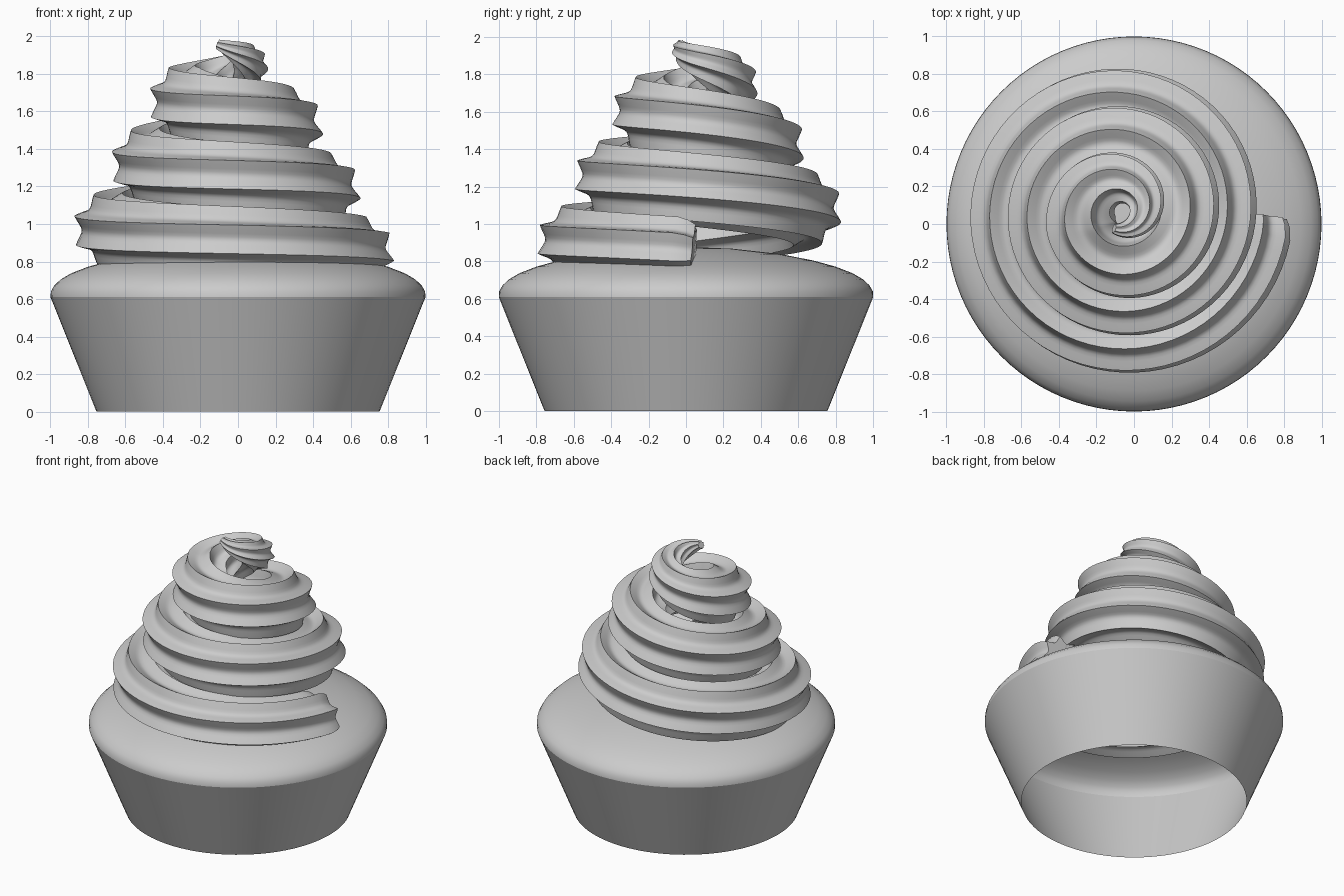
import bpy, bmesh
from math import sin, cos, pi, radians
from mathutils import Vector

cube = bpy.data.objects.get("Cube")
if cube:
    bpy.data.objects.remove(cube, do_unlink=True)

grey = bpy.data.materials.new("plain grey")
grey.use_nodes = True
COLOR = (0.6, 0.6, 0.6, 1)
grey.diffuse_color = COLOR
grey.node_tree.nodes["Principled BSDF"].inputs["Base Color"].default_value = COLOR


def finish(name, bm, angle):
    bmesh.ops.recalc_face_normals(bm, faces=bm.faces[:])
    mesh = bpy.data.meshes.new(name)
    bm.to_mesh(mesh)
    bm.free()
    mesh.materials.append(grey)
    obj = bpy.data.objects.new(name, mesh)
    bpy.context.collection.objects.link(obj)
    bpy.ops.object.select_all(action="DESELECT")
    obj.select_set(True)
    bpy.context.view_layer.objects.active = obj
    bpy.ops.object.shade_smooth_by_angle(angle=radians(angle))


def lathe(name, profile, steps=96):
    bm = bmesh.new()
    verts = [bm.verts.new((r, 0, z)) for r, z in profile]
    edges = [bm.edges.new(pair) for pair in zip(verts, verts[1:])]
    bmesh.ops.spin(bm, geom=verts + edges, axis=(0, 0, 1), cent=(0, 0, 0),
                   angle=2 * pi, steps=steps)
    bmesh.ops.remove_doubles(bm, verts=bm.verts[:], dist=1e-4)
    finish(name, bm, 35)


# Open-bottomed paper cup and the domed cake above it
lathe("paper_cup", [(0.755, 0), (1, 0.61)])
lathe("cake_top", [(1, 0.61), (0.998, 0.64), (0.98, 0.672), (0.945, 0.705),
                   (0.89, 0.737), (0.8, 0.772), (0.68, 0.805), (0.5, 0.84),
                   (0.25, 0.868), (0, 0.878)])

# Piped icing: a star-shaped tube wound clockwise up a cone
START, TURNS, TAPER_START = 0.026, 3.32, 2.45
LOBES, PER_LOBE, PER_TURN = 8, 8, 72
TUBE, TIP = 0.2, 0.028
AXIS = Vector((-0.063, 0.068, 0))


def path(t):
    angle = -2 * pi * t
    radius = 0.72 - 0.2 * t + 0.45 * max(0, t - 3) ** 2
    return AXIS + Vector((radius * cos(angle), radius * sin(angle),
                          0.82 + 0.345 * t + 0.015 * cos(angle)))


def tube_radius(t):
    k = max(0, (t - TAPER_START) / (TURNS - TAPER_START))
    return TUBE - (TUBE - TIP) * k


def star_ring(bm, t, scale=1):
    tangent = (path(t + 0.005) - path(t - 0.005)).normalized()
    outward = Vector((0, 0, 1)).cross(tangent).normalized()
    up = tangent.cross(outward)
    twist = pi / LOBES + radians(4 + 7 * cos(2 * pi * t))
    ring = []
    count = LOBES * PER_LOBE
    for i in range(count):
        a = 2 * pi * i / count
        r = scale * tube_radius(t) * (1 - 0.25 * abs(sin(LOBES * a / 2)))
        b = a + twist
        ring.append(bm.verts.new(path(t) + r * (cos(b) * outward + sin(b) * up)))
    return ring


bm = bmesh.new()
# Slightly rounded blunt start, then the full run to the tip
rings = [star_ring(bm, START - 0.02, 0.82), star_ring(bm, START - 0.012, 0.93)]
total = int((TURNS - START) * PER_TURN)
rings += [star_ring(bm, START + (TURNS - START) * i / total) for i in range(total + 1)]
for low, high in zip(rings, rings[1:]):
    for i in range(len(low)):
        j = (i + 1) % len(low)
        bm.faces.new((low[i], low[j], high[j], high[i]))

# Fan caps at both ends of the tube
for ring in (rings[0], rings[-1]):
    middle = bm.verts.new(sum((v.co for v in ring), Vector()) / len(ring))
    for i in range(len(ring)):
        bm.faces.new((ring[i], ring[(i + 1) % len(ring)], middle))
finish("icing_swirl", bm, 65)
